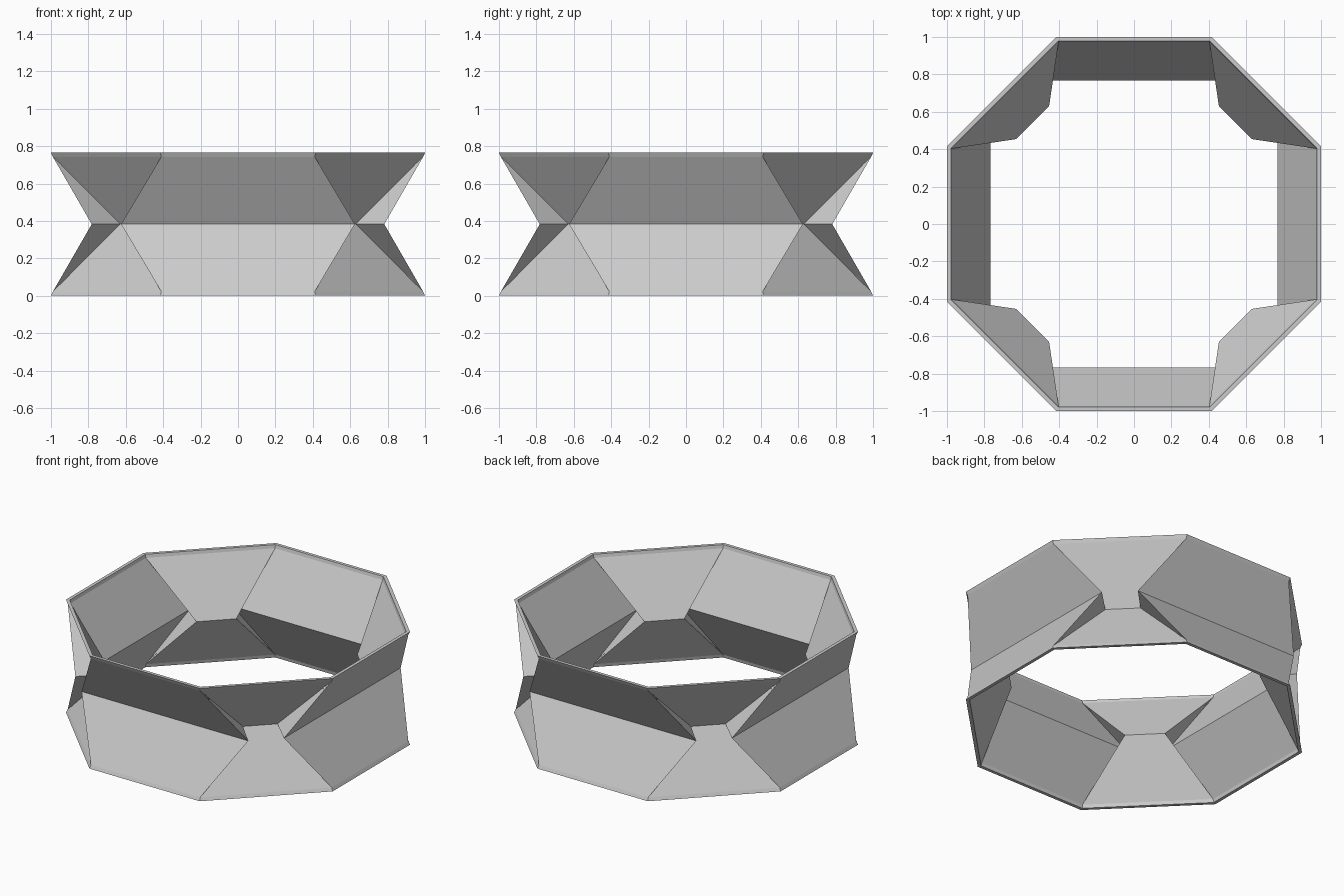
import bpy, bmesh
from math import pi, cos, sin, tan

if "Cube" in bpy.data.objects:
    bpy.data.objects.remove(bpy.data.objects["Cube"])

HEIGHT, RIM = 0.765, 0.022
MID = HEIGHT / 2

grey = bpy.data.materials.new("plain grey")
grey.diffuse_color = (0.6, 0.6, 0.6, 1)
grey.use_nodes = True
grey.node_tree.nodes["Principled BSDF"].inputs["Base Color"].default_value = grey.diffuse_color


def side_points(i, apothem, half):
    """Both ends of octagon side i, counter-clockwise."""
    a = -pi / 2 + i * pi / 4
    return [(apothem * cos(a) - s * half * sin(a),
             apothem * sin(a) + s * half * cos(a)) for s in (-1, 1)]


def add_surface(bm, rim_r, fold_r, waist_r, wide, narrow, flip):
    """One skin of the wall; returns its bottom and top edge loops."""
    def octagon(r, z):
        return [bm.verts.new((*side_points(i, r, r * tan(pi / 8))[1], z)) for i in range(8)]

    def face(*v):
        bm.faces.new(v[::-1] if flip else v)

    low, low_fold = octagon(rim_r, 0), octagon(fold_r, RIM)
    high_fold, high = octagon(fold_r, HEIGHT - RIM), octagon(rim_r, HEIGHT)
    # Waist: wide sides alternate with narrow ones
    waist = [[bm.verts.new((*p, MID)) for p in
              side_points(i, waist_r, narrow if i % 2 else wide)] for i in range(8)]
    for i in range(8):
        a, b = i - 1, i
        face(low[a], low[b], low_fold[b], low_fold[a])
        face(high_fold[a], high_fold[b], high[b], high[a])
        # Sloping panels
        face(low_fold[a], low_fold[b], waist[i][1], waist[i][0])
        face(waist[i][0], waist[i][1], high_fold[b], high_fold[a])
        # Triangular gussets tucked between neighbouring panels
        nxt = waist[(i + 1) % 8][0]
        face(low_fold[b], nxt, waist[i][1])
        face(waist[i][1], nxt, high_fold[b])
    return low, high


# Folded ring: outer and inner skins joined along the rims
bm = bmesh.new()
out_low, out_high = add_surface(bm, 1.0, 0.99, 0.782, 0.625, 0.108, False)
in_low, in_high = add_surface(bm, 0.978, 0.973, 0.766, 0.575, 0.124, True)
for i in range(8):
    bm.faces.new((out_high[i - 1], out_high[i], in_high[i], in_high[i - 1]))
    bm.faces.new((out_low[i], out_low[i - 1], in_low[i - 1], in_low[i]))
mesh = bpy.data.meshes.new("folded_ring")
bm.to_mesh(mesh)
bm.free()
mesh.materials.append(grey)
bpy.context.collection.objects.link(bpy.data.objects.new("folded_ring", mesh))
